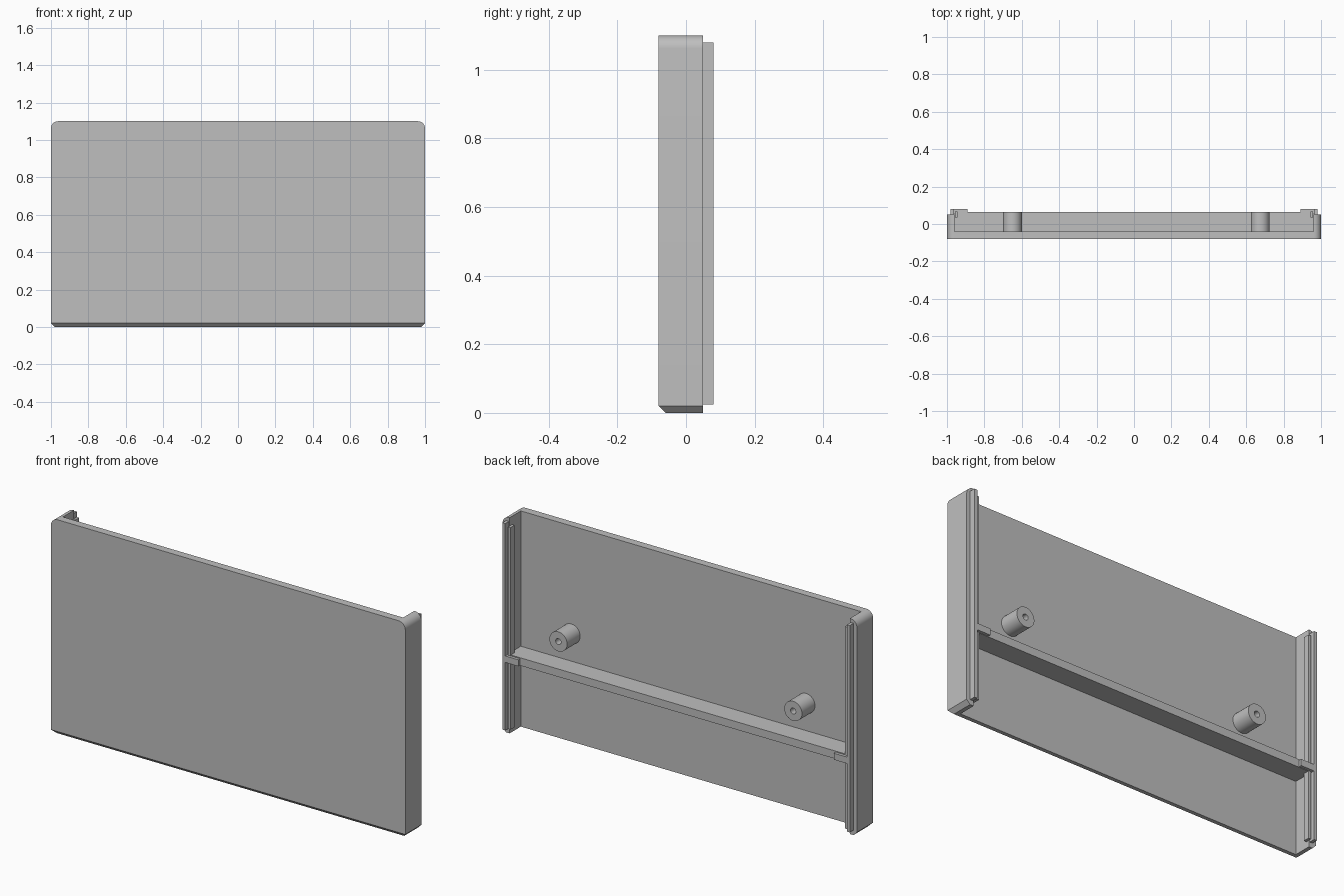
import bpy, bmesh, math
from mathutils import Matrix, Vector

cube = bpy.data.objects.get("Cube")
if cube:
    bpy.data.objects.remove(cube, do_unlink=True)

grey = bpy.data.materials.new("light_grey_plastic")
grey.use_nodes = True
grey.diffuse_color = (0.52, 0.52, 0.52, 1)
grey.node_tree.nodes["Principled BSDF"].inputs["Base Color"].default_value = (0.52, 0.52, 0.52, 1)

FLOOR = -0.04   # inner surface of the panel
RIM = 0.05      # back edge of the side walls
INNER = 0.96    # inner surface of the side walls


def finish(bm, name):
    bmesh.ops.recalc_face_normals(bm, faces=bm.faces)
    mesh = bpy.data.meshes.new(name)
    bm.to_mesh(mesh)
    bm.free()
    obj = bpy.data.objects.new(name, mesh)
    bpy.context.collection.objects.link(obj)
    mesh.materials.append(grey)
    bpy.ops.object.select_all(action='DESELECT')
    obj.select_set(True)
    bpy.context.view_layer.objects.active = obj
    bpy.ops.object.shade_smooth_by_angle(angle=math.radians(30))


def box(name, x, y, z):
    lo, hi = Vector((min(x), y[0], z[0])), Vector((max(x), y[1], z[1]))
    bm = bmesh.new()
    bmesh.ops.create_cube(bm, size=1)
    for v in bm.verts:
        v.co = [(a + b) / 2 + c * (b - a) for a, b, c in zip(lo, hi, v.co)]
    finish(bm, name)


def edges_where(bm, test):
    return [e for e in bm.edges if all(test(v.co) for v in e.verts)]


# Panel with side walls: a channel section extruded upwards
half = [(1, -0.08), (1, RIM), (INNER, RIM), (INNER, FLOOR)]
section = half + [(-x, y) for x, y in reversed(half)]
bm = bmesh.new()
base = bm.faces.new([bm.verts.new((x, y, 0)) for x, y in section])
top = bmesh.ops.extrude_face_region(bm, geom=[base], use_keep_orig=True)["geom"]
bmesh.ops.translate(bm, vec=(0, 0, 1.1),
                    verts=[g for g in top if isinstance(g, bmesh.types.BMVert)])
bmesh.ops.recalc_face_normals(bm, faces=bm.faces)
# Rounded upper corners
for s in (1, -1):
    bmesh.ops.bevel(bm, geom=edges_where(bm, lambda c: c.x * s > 0.99 and c.z > 1.09),
                    offset=0.038, segments=8, profile=0.5, affect='EDGES')
# Chamfered lower edges at the front and sides
bmesh.ops.bevel(bm, geom=edges_where(bm, lambda c: c.z < 0.01 and abs(c.x) > 0.99),
                offset=0.02, segments=1, affect='EDGES')
finish(bm, "panel_shell")

# Cross rib
box("cross_rib", (-INNER, INNER), (FLOOR, 0.065), (0.37, 0.41))

# Lips, inner rails and rib tabs on both sides
for side, s in (("left", 1), ("right", -1)):
    box(side + "_lip", (s * 0.964, s * 0.98), (RIM, 0.08), (0.025, 1.08))
    box(side + "_inner_rail", (s * 0.943, s * 0.957), (0.035, 0.066), (0.03, 1.06))
    box(side + "_rib_tab", (s * 0.89, s * 0.97), (0.055, 0.08), (0.372, 0.405))

# Hollow screw posts, turned around their axis
for side, x in (("left", 0.675), ("right", -0.65)):
    profile = [(0.05, FLOOR), (0.05, 0.065), (0.015, 0.065), (0.015, -0.02), (0, -0.02)]
    bm = bmesh.new()
    pts = [bm.verts.new((r, y, 0)) for r, y in profile]
    lines = [bm.edges.new(p) for p in zip(pts, pts[1:])]
    bmesh.ops.spin(bm, geom=pts + lines, axis=(0, 1, 0), cent=(0, 0, 0),
                   angle=math.tau, steps=32)
    bmesh.ops.remove_doubles(bm, verts=bm.verts, dist=0.0005)
    bmesh.ops.transform(bm, matrix=Matrix.Translation((x, 0, 0.55)), verts=bm.verts)
    finish(bm, side + "_screw_post")
